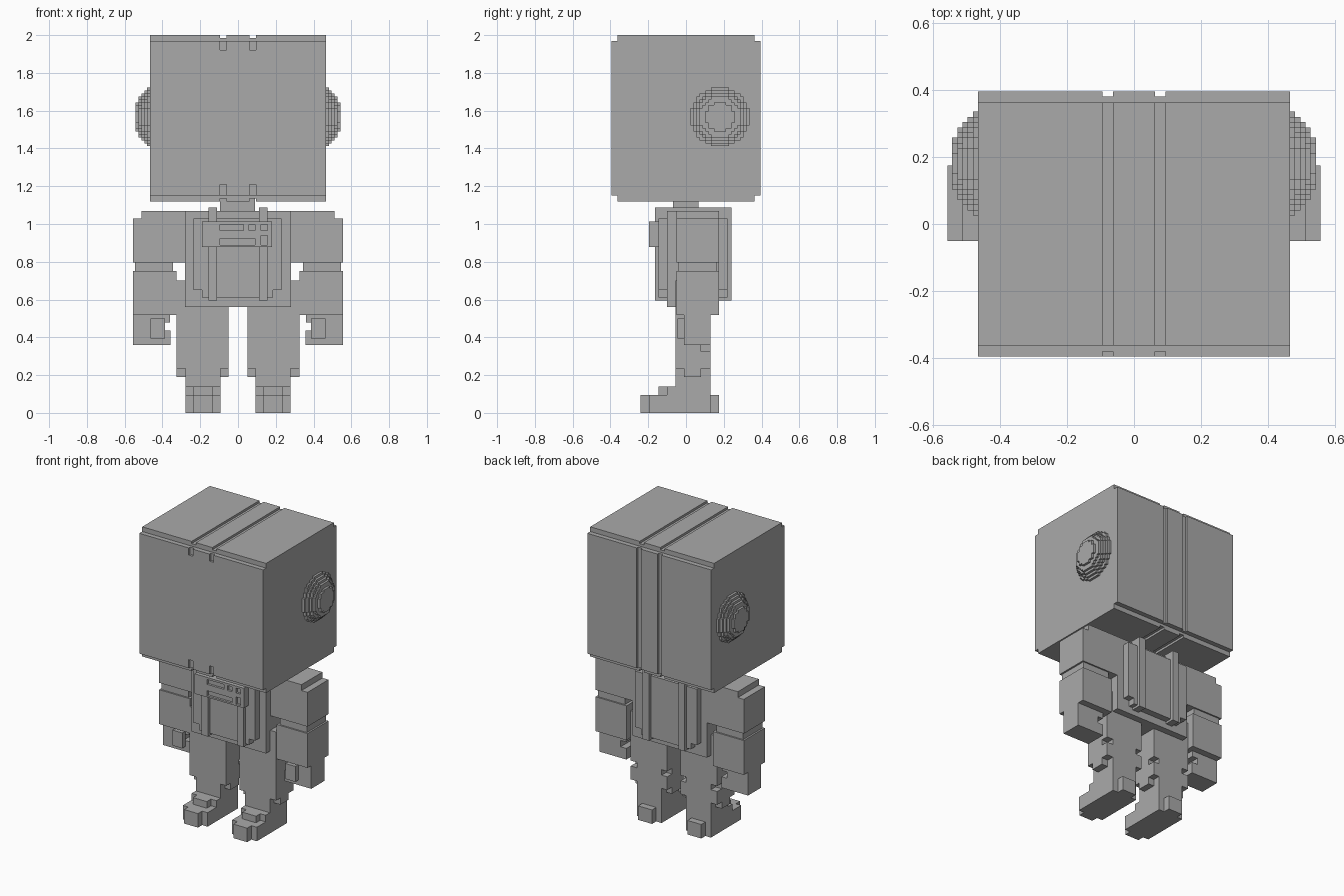
import bpy
import bmesh
import math

if "Cube" in bpy.data.objects:
    bpy.data.objects.remove(bpy.data.objects["Cube"])

grey = bpy.data.materials.new("plain grey")
grey.use_nodes = True
COLOUR = (0.4, 0.4, 0.4, 1)
grey.diffuse_color = COLOUR
grey.node_tree.nodes["Principled BSDF"].inputs["Base Color"].default_value = COLOUR


def finish(name, bm):
    bmesh.ops.recalc_face_normals(bm, faces=bm.faces[:])
    mesh = bpy.data.meshes.new(name)
    bm.to_mesh(mesh)
    bm.free()
    mesh.materials.append(grey)
    obj = bpy.data.objects.new(name, mesh)
    bpy.context.collection.objects.link(obj)
    return obj


def blocks(name, *ranges, side=1):
    """One object of boxes, each (x0, x1, y0, y1, z0, z1); side=-1 mirrors x."""
    bm = bmesh.new()
    for x0, x1, y0, y1, z0, z1 in ranges:
        cube = bmesh.ops.create_cube(bm, size=1)["verts"]
        bmesh.ops.scale(bm, vec=(x1 - x0, y1 - y0, z1 - z0), verts=cube)
        centre = (side * (x0 + x1) / 2, (y0 + y1) / 2, (z0 + z1) / 2)
        bmesh.ops.translate(bm, vec=centre, verts=cube)
    return finish(name, bm)


def prism(name, outline, x0, x1):
    """Extrude a (y, z) outline along x."""
    bm = bmesh.new()
    face = bm.faces.new([bm.verts.new((x0, y, z)) for y, z in outline])
    ext = bmesh.ops.extrude_face_region(bm, geom=[face])["geom"]
    moved = [v for v in ext if isinstance(v, bmesh.types.BMVert)]
    bmesh.ops.translate(bm, vec=(x1 - x0, 0, 0), verts=moved)
    return finish(name, bm)


def carve(obj, *ranges, side=1):
    """Cut boxes out of an object."""
    for r in ranges:
        cutter = blocks("cutter", r, side=side)
        cutter.hide_render = True
        mod = obj.modifiers.new("carve", "BOOLEAN")
        mod.operation, mod.solver, mod.object = "DIFFERENCE", "EXACT", cutter
        bpy.context.view_layer.objects.active = obj
        bpy.ops.object.modifier_apply(modifier=mod.name)
        bpy.data.objects.remove(cutter)


def stepped_circle(cy, cz, radius, unit):
    """Outline of a disc made of square cells."""
    n = round(radius / unit)
    quarter = []
    for row in range(n):
        w = round(math.sqrt(n * n - (row + 0.5) ** 2))
        for p in ((w, row), (w, row + 1)):
            # drop collinear points on straight runs
            if len(quarter) > 1 and quarter[-1][0] == quarter[-2][0] == w:
                quarter[-1] = p
            elif not quarter or quarter[-1] != p:
                quarter.append(p)
    quarter = [p for p in quarter if p[1] > 0]
    pts = []
    for turn in range(4):
        pts += quarter
        quarter = [(-z, y) for y, z in quarter]
    # remove repeats where quarters meet
    clean = [p for i, p in enumerate(pts) if p not in pts[:i]]
    return [(cy + y * unit, cz + z * unit) for y, z in clean]


# Head: square box with stepped front and back edges
F, B, LOW, TOP, STEP = -0.395, 0.395, 1.12, 2.0, 0.032
head = prism("head", [
    (F, LOW + STEP), (F + STEP, LOW + STEP), (F + STEP, LOW),
    (B - STEP, LOW), (B - STEP, LOW + STEP), (B, LOW + STEP),
    (B, TOP - STEP), (B - STEP, TOP - STEP), (B - STEP, TOP),
    (F + STEP, TOP), (F + STEP, TOP - STEP), (F, TOP - STEP)], -0.465, 0.465)

# Twin grooves over the top, back and underside, with short ends in front
D = 0.015
for s in (-1, 1):
    a, b = 0.062, 0.094
    carve(head,
          (a, b, -0.5, 0.5, TOP - D, TOP + 0.1),
          (a, b, -0.5, 0.5, LOW - 0.1, LOW + D),
          (a, b, B - D, 0.5, LOW - 0.1, TOP + 0.1),
          (a, b, -0.5, F + D, 1.92, TOP + 0.1),
          (a, b, -0.5, F + D, LOW - 0.1, 1.21), side=s)

# Ear domes: stacked stepped discs
UNIT = 0.0155
for s, label in ((1, "left"), (-1, "right")):
    for level, cells in enumerate((10, 9, 8, 7, 5)):
        x = 0.465 + level * UNIT
        prism(f"{label}_ear_ring_{level + 1}",
              stepped_circle(0.18, 1.567, cells * UNIT, UNIT),
              s * x, s * (x + UNIT))

# Body
blocks("neck", (-0.095, 0.09, -0.07, 0.065, 1.07, 1.14))
blocks("torso", (-0.28, 0.28, -0.1, 0.175, 0.56, 1.07))
blocks("vest_front", (-0.235, 0.23, -0.145, -0.1, 0.65, 1.03),
       (-0.19, 0.185, -0.145, -0.1, 0.61, 0.65))
blocks("vest_back", (-0.235, 0.23, 0.175, 0.22, 0.65, 1.03),
       (-0.19, 0.185, 0.175, 0.22, 0.61, 0.65))
for s, label in ((1, "left"), (-1, "right")):
    blocks(f"{label}_strap", (0.11, 0.157, -0.165, -0.1, 0.595, 1.087),
           (0.11, 0.157, 0.175, 0.24, 0.595, 1.087),
           (0.11, 0.157, -0.1, 0.175, 1.07, 1.087), side=s)

# Chest panel with recessed slots and buttons
panel = blocks("chest_panel", (-0.19, 0.18, -0.195, -0.145, 0.877, 1.012))
for x0, x1, z0, z1 in ((-0.095, 0.03, 0.965, 0.998), (0.057, 0.09, 0.965, 0.998),
                       (0.122, 0.155, 0.965, 0.998), (-0.095, 0.09, 0.888, 0.922),
                       (0.122, 0.155, 0.888, 0.938)):
    carve(panel, (x0, x1, -0.3, -0.18, z0, z1))

# Limbs
for s, label in ((1, "left"), (-1, "right")):
    blocks(f"{label}_upper_arm", (0.28, 0.557, -0.05, 0.175, 0.797, 1.03),
           (0.28, 0.512, -0.05, 0.175, 1.03, 1.07), side=s)
    blocks(f"{label}_elbow", (0.343, 0.545, -0.04, 0.165, 0.75, 0.797), side=s)
    blocks(f"{label}_forearm", (0.325, 0.557, -0.05, 0.175, 0.517, 0.75), side=s)
    blocks(f"{label}_hand", (0.4, 0.557, -0.01, 0.13, 0.36, 0.517),
           (0.36, 0.4, -0.01, 0.13, 0.478, 0.517),
           (0.357, 0.4, -0.01, 0.13, 0.36, 0.435), side=s)
    blocks(f"{label}_thumb", (0.387, 0.462, -0.045, -0.01, 0.395, 0.5), side=s)
    blocks(f"{label}_hip_pad", (0.28, 0.325, -0.055, 0.13, 0.517, 0.7), side=s)

    leg = blocks(f"{label}_leg", (0.05, 0.325, -0.055, 0.13, 0.19, 0.56), side=s)
    # corner notches behind the knee and around the ankle
    for x0, x1 in ((0.0, 0.092), (0.278, 0.4)):
        carve(leg, (x0, x1, 0.08, 0.2, 0.325, 0.362),
              (x0, x1, 0.08, 0.2, 0.1, 0.235),
              (x0, x1, -0.1, -0.01, 0.1, 0.235), side=s)

    blocks(f"{label}_ankle", (0.092, 0.278, -0.055, 0.13, 0.095, 0.19), side=s)
    blocks(f"{label}_foot", (0.092, 0.278, -0.195, 0.13, 0, 0.095),
           (0.133, 0.237, -0.24, -0.195, 0, 0.095),
           (0.133, 0.237, 0.13, 0.175, 0, 0.095),
           (0.092, 0.278, -0.1, -0.055, 0.095, 0.14),
           (0.133, 0.237, -0.145, -0.1, 0.095, 0.14), side=s)
